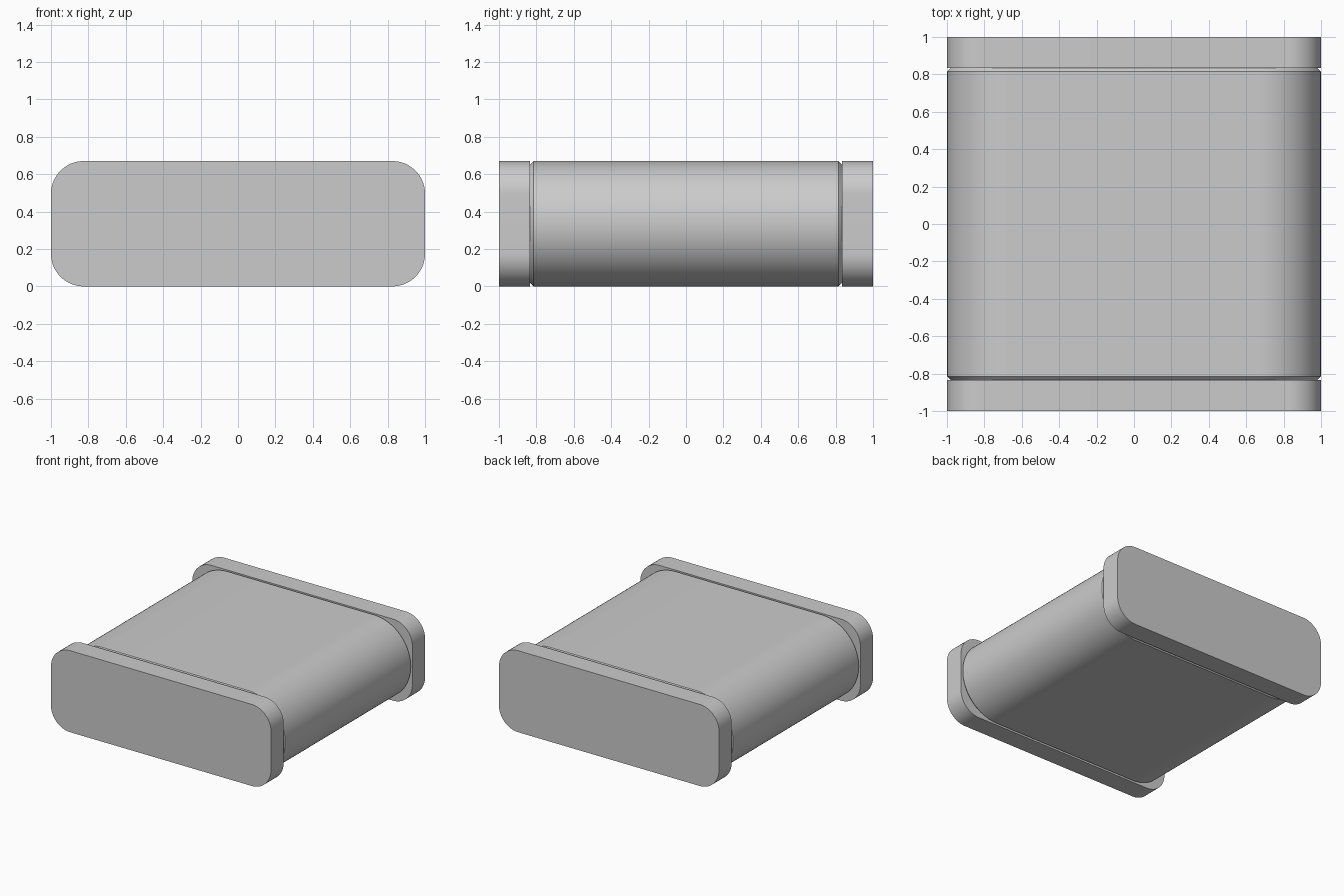
import bpy, bmesh, math

cube = bpy.data.objects.get("Cube")
if cube:
    bpy.data.objects.remove(cube, do_unlink=True)

HALF_W, HALF_H = 1.0, 0.335
CAP_Y, END_Y, CHAMFER = 0.835, 1.0, 0.02

grey = bpy.data.materials.new("plain grey")
grey.use_nodes = True
colour = (0.6, 0.6, 0.6, 1)
grey.diffuse_color = colour
grey.node_tree.nodes["Principled BSDF"].inputs["Base Color"].default_value = colour


def outline(radius, inset=0, steps=20):
    """Rounded rectangle in x and z, shrunk evenly by the inset."""
    points = []
    for corner, (sx, sz) in enumerate([(1, 1), (-1, 1), (-1, -1), (1, -1)]):
        for i in range(steps + 1):
            a = math.pi / 2 * (corner + i / steps)
            points.append((sx * (HALF_W - radius) + (radius - inset) * math.cos(a),
                           HALF_H + sz * (HALF_H - radius) + (radius - inset) * math.sin(a)))
    return points


def loft(name, sections):
    """Join outlines placed along y into a closed solid."""
    bm = bmesh.new()
    rings = [[bm.verts.new((x, y, z)) for x, z in pts] for y, pts in sections]
    for a, b in zip(rings, rings[1:]):
        for i in range(len(a)):
            j = (i + 1) % len(a)
            bm.faces.new((a[i], a[j], b[j], b[i]))
    bm.faces.new(rings[0])
    bm.faces.new(rings[-1])
    bmesh.ops.remove_doubles(bm, verts=bm.verts, dist=0.0001)
    bmesh.ops.recalc_face_normals(bm, faces=bm.faces)
    mesh = bpy.data.meshes.new(name)
    bm.to_mesh(mesh)
    bm.free()
    mesh.materials.append(grey)
    obj = bpy.data.objects.new(name, mesh)
    bpy.context.collection.objects.link(obj)
    bpy.ops.object.select_all(action='DESELECT')
    obj.select_set(True)
    bpy.context.view_layer.objects.active = obj
    bpy.ops.object.shade_smooth_by_angle(angle=math.radians(30))


# Body with fully round sides and chamfered ends
full, small = outline(HALF_H), outline(HALF_H, CHAMFER)
loft("body", [(-CAP_Y, small), (-CAP_Y + CHAMFER, full),
              (CAP_Y - CHAMFER, full), (CAP_Y, small)])

# Rounded end plates
plate = outline(0.175)
for name, side in (("front_plate", -1), ("back_plate", 1)):
    loft(name, [(side * CAP_Y, plate), (side * END_Y, plate)])
